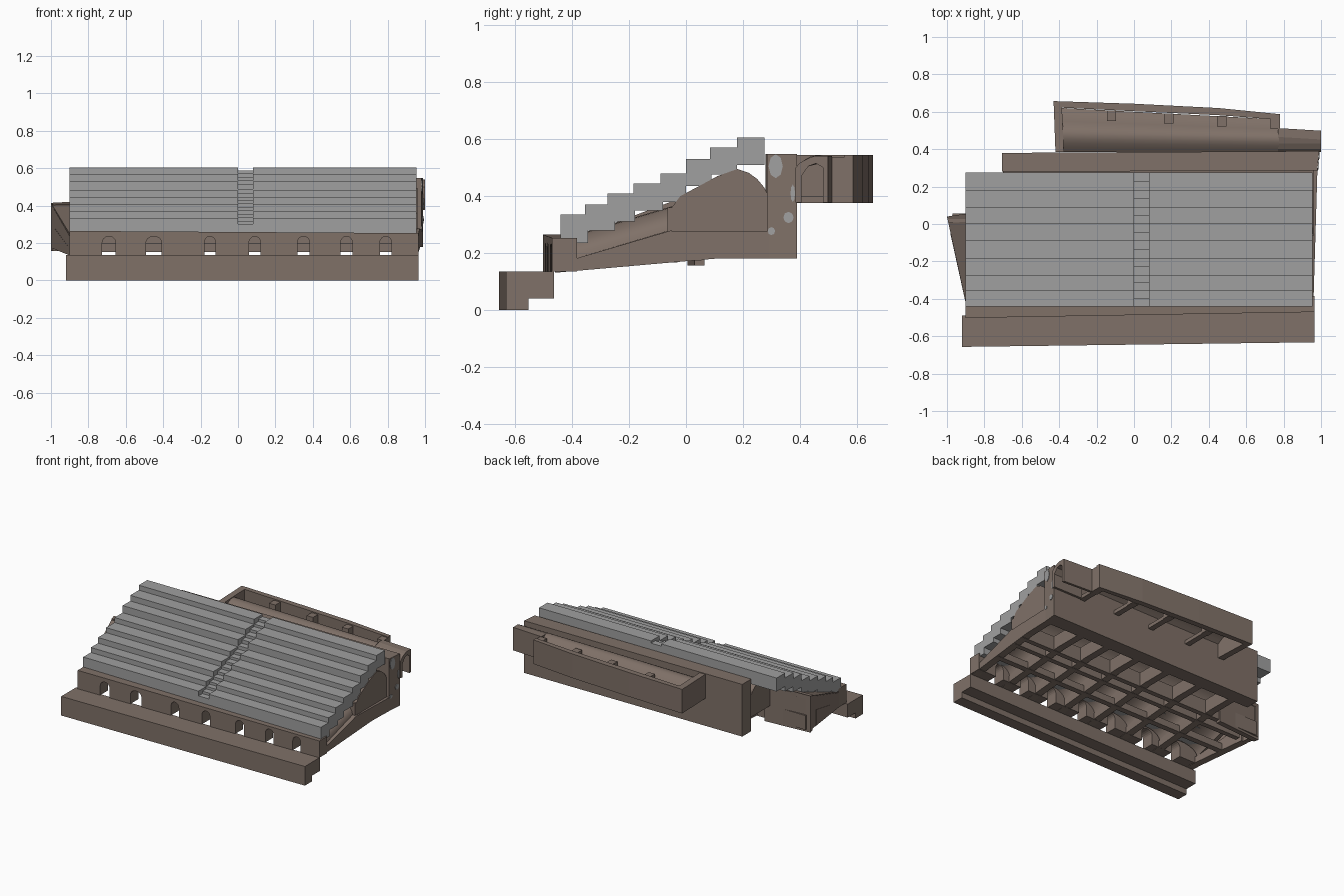
import bpy, bmesh, math


def material(name, rgb):
    m = bpy.data.materials.new(name)
    m.diffuse_color = (*rgb, 1)
    return m


BROWN = material("brown masonry", (0.215, 0.165, 0.138))
GREY = material("grey stone", (0.35, 0.35, 0.35))


def prism(name, pts, axis, a, b, mat=BROWN, warp=None, smooth=False):
    """Extrude a 2D outline along an axis from a to b, with an optional vertex warp."""
    def place(p, t):
        u, v = p
        co = {"x": (t, u, v), "y": (u, t, v), "z": (u, v, t)}[axis]
        return warp(*co) if warp else co
    bm = bmesh.new()
    lo = [bm.verts.new(place(p, a)) for p in pts]
    hi = [bm.verts.new(place(p, b)) for p in pts]
    n = len(pts)
    bm.faces.new(lo)
    bm.faces.new(hi[::-1])
    for i in range(n):
        j = (i + 1) % n
        bm.faces.new((lo[i], lo[j], hi[j], hi[i]))
    bmesh.ops.recalc_face_normals(bm, faces=bm.faces)
    me = bpy.data.meshes.new(name)
    bm.to_mesh(me)
    bm.free()
    me.materials.append(mat)
    ob = bpy.data.objects.new(name, me)
    bpy.context.collection.objects.link(ob)
    if smooth:
        bpy.ops.object.select_all(action="DESELECT")
        ob.select_set(True)
        bpy.context.view_layer.objects.active = ob
        bpy.ops.object.shade_smooth_by_angle(angle=math.radians(35))
    return ob


def box(name, x0, x1, y0, y1, z0, z1, mat=BROWN, warp=None):
    return prism(name, [(x0, y0), (x1, y0), (x1, y1), (x0, y1)], "z", z0, z1, mat, warp)


def arc(cx, cz, rx, rz, n=12):
    """Half ellipse from left to right over the top."""
    return [(cx - rx * math.cos(math.pi * i / n), cz + rz * math.sin(math.pi * i / n))
            for i in range(n + 1)]


def base(y):
    """Height of the sloping underside."""
    return min(0.18, 0.13 + (y + 0.47) * 0.088)


# front kerb step
prism("front_step", [(-0.645, 0), (-0.565, 0), (-0.565, 0.04), (-0.477, 0.04),
                     (-0.477, 0.135), (-0.645, 0.135)], "x", -0.92, 0.965,
      warp=lambda x, y, z: (x, y + 0.013 * x, z))

# podium wall with arched doors
DOORS = [(-0.69, 0.036), (-0.45, 0.042), (-0.15, 0.03), (0.09, 0.031),
         (0.35, 0.033), (0.58, 0.032), (0.79, 0.031)]
outline = [(0.965, 0.135), (0.965, 0.253), (-0.9, 0.265), (-0.9, 0.135)]
for cx, w in DOORS:
    outline += [(cx - w, 0.135)] + arc(cx, 0.202, w, 0.034, 10) + [(cx + w, 0.135)]
prism("podium_wall", outline, "y", -0.487, -0.40,
      warp=lambda x, y, z: (x, y + 0.017 * x, z))

# seating tiers
YS = [-0.44, -0.355, -0.275, -0.185, -0.09, 0.0, 0.085, 0.18, 0.275]
ZS = [0.335, 0.37, 0.41, 0.445, 0.48, 0.53, 0.57, 0.605]
under = [(0.275, 0.51), (0.18, 0.51), (0.18, 0.475), (0.09, 0.475), (0.09, 0.435),
         (0.0, 0.435), (0.0, 0.38), (-0.08, 0.38), (-0.08, 0.35), (-0.18, 0.35),
         (-0.18, 0.31), (-0.25, 0.31), (-0.25, 0.28), (-0.345, 0.28),
         (-0.345, 0.235), (-0.39, 0.235), (-0.39, 0.25), (-0.44, 0.25)]
tiers, aisle, prev = [], [], 0.30
for i, z in enumerate(ZS):
    y0, y1 = YS[i], YS[i + 1]
    mid = (y0 + y1) / 2
    tiers += [(y0, z), (y1, z)]
    half = (prev + z) / 2 - 0.016
    aisle += [(y0, half), (mid, half), (mid, z - 0.016), (y1, z - 0.016)]
    prev = z
prism("seating_left", tiers + under, "x", -0.9, 0.0, GREY)
prism("seating_right", tiers + under, "x", 0.08, 0.955, GREY)
prism("aisle_stairs", aisle + under, "x", 0.0, 0.08, GREY)

# radial walls below the seats
WALLS = [-0.88, -0.57, -0.30, -0.03, 0.22, 0.465, 0.685, 0.935]
for x in WALLS:
    def lean(px, py, pz, x=x):
        k = 0.03 if x > 0.9 else (-0.22 if x < -0.8 else 0)
        return (px + k * (py + 0.40), py, pz)
    prism("radial_wall_front", [(-0.46, base(-0.46)), (-0.05, base(-0.05)), (-0.05, 0.28),
                                (-0.39, 0.18), (-0.46, 0.18)],
          "x", x - 0.025, x + 0.025, warp=lean)
    if x > -0.7:
        prism("radial_wall_rear", [(-0.06, base(-0.06)), (0.1, 0.18), (0.3, 0.18),
                                   (0.3, 0.275), (-0.06, 0.275)],
              "x", x - 0.025, x + 0.025, warp=lean)

# sloping barrel vaults between the radial walls
for a, b in zip(WALLS, WALLS[1:]):
    cx, r = (a + b) / 2, (b - a) / 2
    shell = arc(cx, 0, r + 0.005, 0.083) + arc(cx, 0, r - 0.022, 0.062)[::-1]
    prism("sloping_vault", shell, "y", -0.40, -0.05, smooth=True,
          warp=lambda x, y, z: (x, y, z + 0.18 + (y + 0.39) * 0.297))

# cross walls of the lattice
box("cross_wall_front", -0.9, 0.955, -0.24, -0.20, base(-0.22), 0.20)
box("cross_wall_middle", -0.9, 0.96, -0.065, -0.03, base(-0.05), 0.36)
box("cross_wall_inner", -0.97, 0.97, 0.02, 0.055, base(0.03), 0.275)

# transverse vault behind the sloping vaults
outer = [(-0.065, 0.275), (-0.05, 0.36), (-0.02, 0.40), (0.04, 0.432), (0.11, 0.47),
         (0.18, 0.495), (0.22, 0.482), (0.25, 0.46), (0.275, 0.43), (0.288, 0.405),
         (0.288, 0.275)]
inner = [(0.265, 0.275), (0.265, 0.39), (0.23, 0.44), (0.18, 0.465), (0.11, 0.44),
         (0.04, 0.405), (0.0, 0.375), (-0.03, 0.34), (-0.04, 0.275)]
prism("transverse_vault", outer + inner, "x", -0.69, 0.94, smooth=True)
for x in (-0.70, 0.93):
    prism("vault_end_wall", outer, "x", x, x + 0.03)

# left wing: leaning outer wall, sloping roof and back wall
def wing_roof(x, y, z):
    return (x, y, z + 0.25 + (y + 0.4) * 0.375)


prism("wing_roof", [(-0.9, -0.40), (-1.0, 0.04), (-0.9, 0.055), (-0.86, 0.055),
                    (-0.86, -0.40)], "z", -0.03, 0.0, warp=wing_roof)
prism("wing_outer_wall", [(-0.9, -0.42), (-1.0, 0.04), (-0.965, 0.045), (-0.865, -0.42)],
      "z", 0, 1, warp=lambda x, y, z: (x, y, base(y) + (0.245 + (y + 0.4) * 0.375 - base(y)) * z))
prism("wing_back_wall", [(-1.0, 0.04), (-0.66, 0.065), (-0.66, 0.03), (-0.99, 0.005)],
      "z", 0.157, 0.41)

# tall rear wall
prism("rear_wall", [(-0.705, 0.28), (0.98, 0.285), (0.99, 0.39), (-0.705, 0.38)],
      "z", 0.18, 0.548)

# grey patches on the end of the rear wall
for cy, cz, ry, rz in ((0.315, 0.505, 0.025, 0.042), (0.36, 0.325, 0.018, 0.02),
                       (0.30, 0.277, 0.013, 0.014), (0.375, 0.41, 0.008, 0.03)):
    ring = [(cy + ry * math.cos(math.tau * i / 8), cz + rz * math.sin(math.tau * i / 8))
            for i in range(8)]
    prism("grey_patch", ring, "x", 0.980, 0.9835, GREY,
          warp=lambda x, y, z: (x + (y - 0.285) * 0.095 + 0.001, y, z))

# rear gallery: outer wall, tapering vault, window piers
prism("gallery_outer_wall", [(-0.43, 0.657), (0.0, 0.643), (0.45, 0.62), (0.78, 0.587),
                             (0.78, 0.557), (0.45, 0.582), (0.0, 0.603), (-0.385, 0.622),
                             (-0.375, 0.385), (-0.42, 0.385)], "z", 0.375, 0.545)


def taper(x, y, z):
    return (x, 0.385 + (y - 0.385) * (1 - 0.26 * (x + 0.38) / 1.16), z)


curve = [(0.385 + 0.235 * i / 10,
          0.50 + 0.042 * math.sin(math.pi * min(1, i / 8)) - 0.05 * max(0, (i - 4) / 6) ** 2)
         for i in range(11)]
prism("gallery_vault", curve + [(y, z - 0.025) for y, z in curve[::-1]], "x", -0.39, 0.775,
      warp=taper, smooth=True)
for x in (-0.12, 0.185, 0.47, 0.755):
    far = 0.615 - 0.058 * (x + 0.38) / 1.16
    box("window_pier", x - 0.025, x + 0.025, far - 0.05, far + 0.005, 0.375, 0.538)
    box("gallery_rib", x - 0.02, x + 0.02, 0.385, far, 0.375, 0.40)

# small vaulted passage at the right end of the gallery
prism("end_passage", [(0.385, 0.378), (0.385, 0.50), (0.40, 0.517), (0.43, 0.533),
                      (0.465, 0.541), (0.512, 0.541), (0.512, 0.378), (0.495, 0.378),
                      (0.495, 0.50), (0.47, 0.515), (0.43, 0.505), (0.405, 0.47),
                      (0.405, 0.378)], "x", 0.77, 1.0,
      warp=lambda x, y, z: (x, y - 0.06 * (x - 0.78) * (y > 0.45), z))
